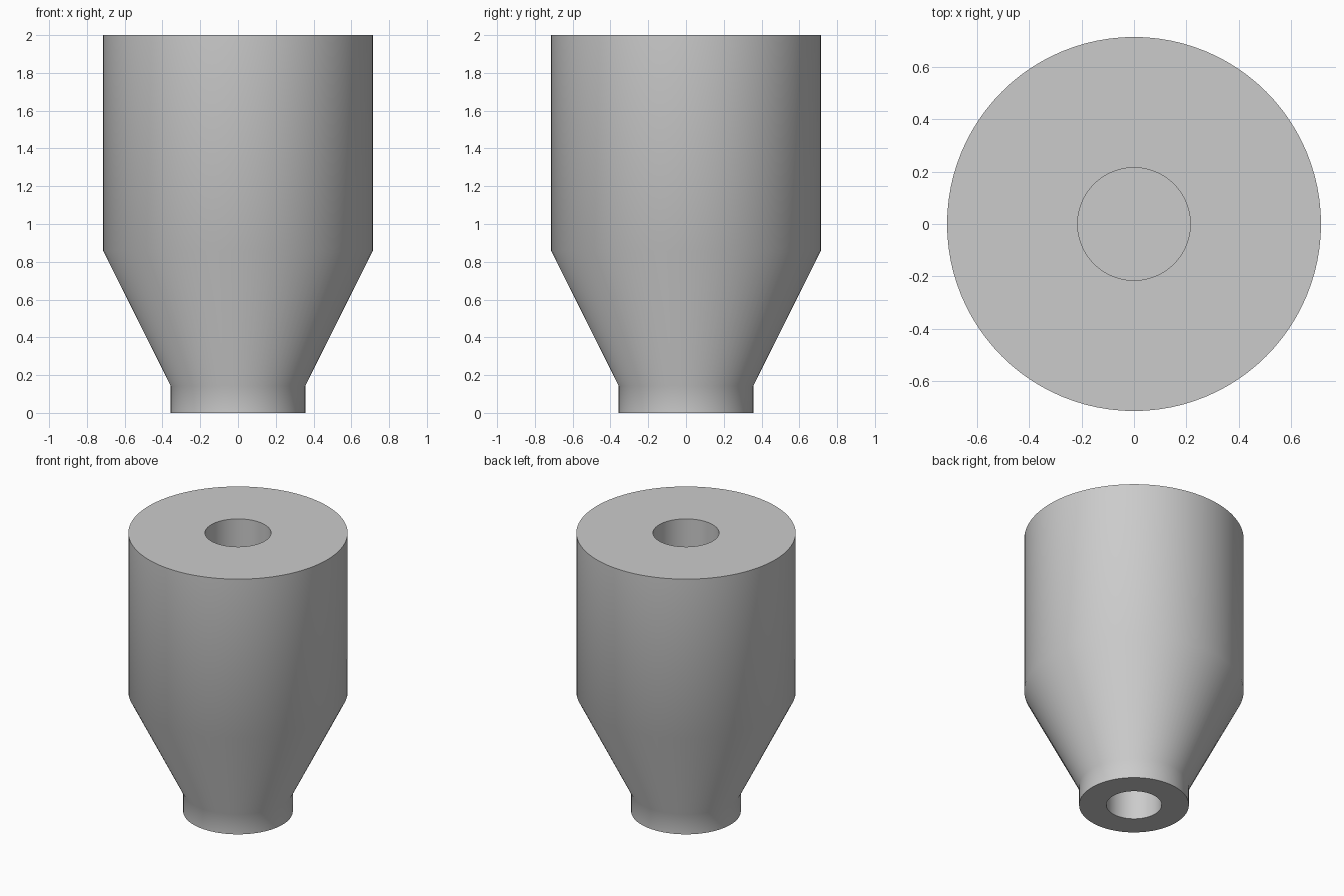
import bpy
import bmesh
from math import pi, radians, cos, sin

SEGMENTS = 96

cube = bpy.data.objects.get("Cube")
if cube:
    bpy.data.objects.remove(cube, do_unlink=True)

# Plain grey material
grey = bpy.data.materials.new("plain_grey")
grey.use_nodes = True
colour = (0.6, 0.6, 0.6, 1.0)
grey.diffuse_color = colour
grey.node_tree.nodes["Principled BSDF"].inputs["Base Color"].default_value = colour


def lathe(name, profile, material):
    """Turn a (radius, height) profile about z and close both ends with flat discs."""
    bm = bmesh.new()
    rings = []
    for radius, z in profile:
        angles = [2 * pi * i / SEGMENTS for i in range(SEGMENTS)]
        rings.append([bm.verts.new((radius * cos(a), radius * sin(a), z)) for a in angles])
    for low, high in zip(rings, rings[1:]):
        for i in range(SEGMENTS):
            j = (i + 1) % SEGMENTS
            bm.faces.new((low[i], low[j], high[j], high[i]))
    bm.faces.new(rings[0])
    bm.faces.new(rings[-1])
    bmesh.ops.recalc_face_normals(bm, faces=bm.faces[:])
    mesh = bpy.data.meshes.new(name)
    bm.to_mesh(mesh)
    bm.free()
    mesh.materials.append(material)
    obj = bpy.data.objects.new(name, mesh)
    bpy.context.collection.objects.link(obj)
    return obj


# Turned body: blind bottom bore, neck, cone, barrel, blind top bore
body = lathe("tapered_body", [
    (0.18, 0.57), (0.18, 0),        # bottom bore
    (0.357, 0), (0.357, 0.143),     # neck
    (0.714, 0.857), (0.714, 2),     # cone and barrel
    (0.215, 2), (0.215, 0.857),     # top bore
], grey)

# Smooth walls with crisp rims
bpy.ops.object.select_all(action="DESELECT")
body.select_set(True)
bpy.context.view_layer.objects.active = body
bpy.ops.object.shade_smooth_by_angle(angle=radians(30))
